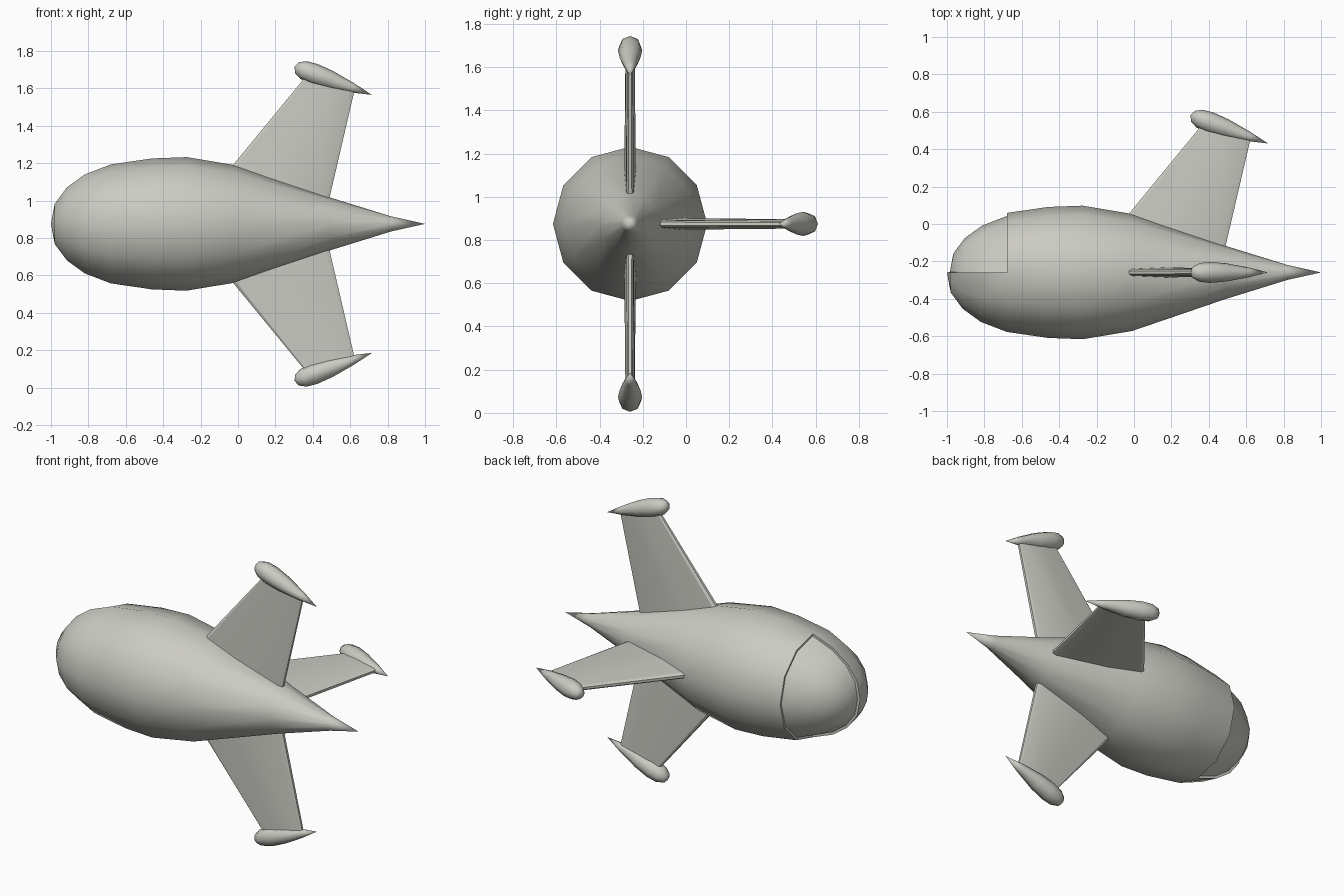
import bpy, bmesh, math
from mathutils import Matrix, Vector

if "Cube" in bpy.data.objects:
    bpy.data.objects.remove(bpy.data.objects["Cube"])

AXIS = Matrix.Translation((0, -0.259, 0.875))   # hull centre line

paint = bpy.data.materials.new("light_warm_grey")
paint.diffuse_color = (0.6, 0.6, 0.55, 1)
paint.use_nodes = True
paint.node_tree.nodes["Principled BSDF"].inputs["Base Color"].default_value = paint.diffuse_color


def finish(name, bm, matrix, angle):
    bmesh.ops.recalc_face_normals(bm, faces=bm.faces)
    bm.transform(matrix)
    me = bpy.data.meshes.new(name)
    bm.to_mesh(me)
    bm.free()
    ob = bpy.data.objects.new(name, me)
    bpy.context.collection.objects.link(ob)
    me.materials.append(paint)
    bpy.ops.object.select_all(action='DESELECT')
    ob.select_set(True)
    bpy.context.view_layer.objects.active = ob
    bpy.ops.object.shade_smooth_by_angle(angle=math.radians(angle))
    return ob


def revolve(profile, sides):
    """Closed body of revolution about x, profile is (x, radius) pole to pole."""
    bm = bmesh.new()
    rings = []
    for x, r in profile[1:-1]:
        rings.append([bm.verts.new((x, r * math.sin(a), r * math.cos(a)))
                      for a in (2 * math.pi * i / sides for i in range(sides))])
    ends = [bm.verts.new((profile[k][0], 0, 0)) for k in (0, -1)]
    for i in range(sides):
        j = (i + 1) % sides
        bm.faces.new((ends[0], rings[0][i], rings[0][j]))
        bm.faces.new((ends[1], rings[-1][j], rings[-1][i]))
        for a, b in zip(rings, rings[1:]):
            bm.faces.new((a[i], b[i], b[j], a[j]))
    bmesh.ops.recalc_face_normals(bm, faces=bm.faces)
    return bm


# Teardrop hull with the recessed window over the +y half of the nose
hull = revolve([(-1, 0), (-0.98, 0.108), (-0.915, 0.195), (-0.82, 0.264),
                (-0.68, 0.318), (-0.46, 0.35), (-0.275, 0.357), (-0.01, 0.313),
                (0.49, 0.142), (0.82, 0.04), (1, 0)], 12)
window = [f for f in hull.faces
          if f.calc_center_median().x < -0.68 and f.calc_center_median().y > 0]
bmesh.ops.inset_region(hull, faces=window, thickness=0.003, depth=-0.015,
                       use_even_offset=True, use_boundary=True)
finish("hull", hull, AXIS, 45)

# Fin section: (fraction of chord, half thickness)
SECTION = [(0, 0.008), (0.03, 0.018), (0.4, 0.027), (0.96, 0.017), (1, 0.008)]


def fin():
    bm = bmesh.new()
    loops = []
    for lead, trail, scale in (((-0.055, 0.28), (0.48, 0.10), 1.0),
                               ((0.372, 0.80), (0.622, 0.71), 0.8)):
        a, b = Vector((lead[0], 0, lead[1])), Vector((trail[0], 0, trail[1]))
        outline = SECTION + [(t, -h) for t, h in reversed(SECTION)]
        loops.append([bm.verts.new(a.lerp(b, t) + Vector((0, h * scale, 0)))
                      for t, h in outline])
    n = len(loops[0])
    for i in range(n):
        j = (i + 1) % n
        bm.faces.new((loops[0][i], loops[0][j], loops[1][j], loops[1][i]))
    for loop in loops:
        bm.faces.new(loop)
    return bm


# Three fins with teardrop tip pods: up, sideways to +y, and down
POD = [(0, 0), (0.012, 0.03), (0.05, 0.05), (0.11, 0.056), (0.2, 0.049),
       (0.33, 0.026), (0.44, 0)]
pod_place = Matrix.Translation((0.303, 0, 0.84)) @ Matrix.Rotation(math.radians(20), 4, 'Y')
for label, turn in (("upper", 0), ("side", -90), ("lower", 180)):
    m = AXIS @ Matrix.Rotation(math.radians(turn), 4, 'X')
    finish(label + "_fin", fin(), m, 25)
    finish(label + "_fin_pod", revolve(POD, 8), m @ pod_place, 60)
